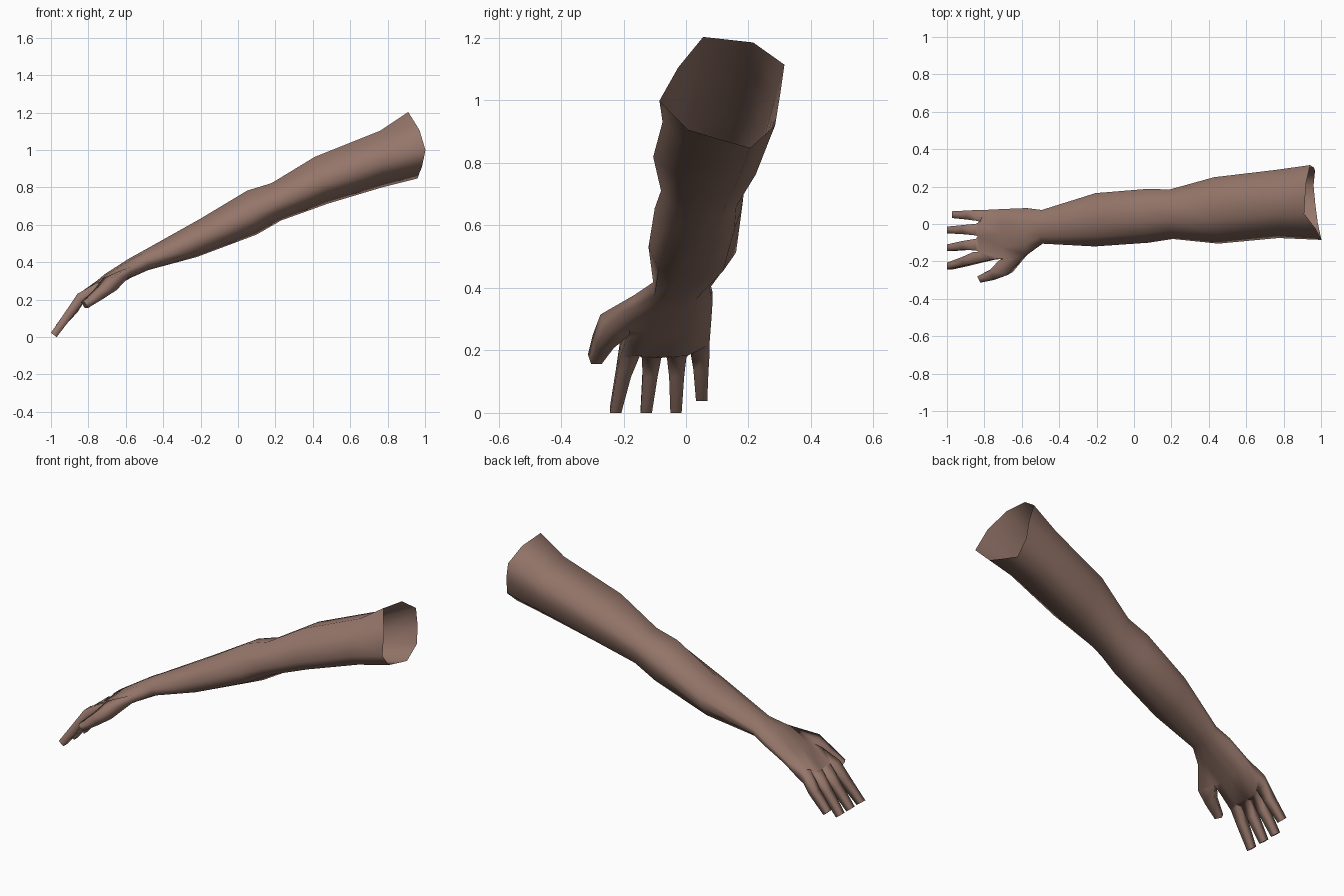
import bpy, bmesh
from mathutils import Vector

cube = bpy.data.objects.get("Cube")
if cube:
    bpy.data.objects.remove(cube, do_unlink=True)

# Skin material
skin = bpy.data.materials.new("brown_skin")
skin.use_nodes = True
colour = (0.30, 0.18, 0.143, 1)
skin.diffuse_color = colour
skin.node_tree.nodes["Principled BSDF"].inputs["Base Color"].default_value = colour

# Cross-sections: five points over the top, five back along the underside
ARM = [(-1, -.15), (-.7, .45), (-.3, 1), (.5, .9), (1, .5),
       (.93, -.05), (.85, -.6), (.45, -1), (-.05, -.84), (-.55, -.67)]
HAND = [(-1, .15), (-.55, .8), (0, 1), (.5, .9), (1, .3),
        (1, -.3), (.5, -.9), (0, -1), (-.55, -.9), (-1, -.7)]

# Stations: top x, top z, bottom x, bottom z, y min, y max, blend to hand section
STATIONS = [
    (.91, 1.21, .96, .855, -.085, .315, 0),
    (.76, 1.11, .78, .81, -.075, .29, 0),
    (.41, .97, .48, .72, -.105, .25, 0),
    (.18, .83, .23, .63, -.08, .185, .1),
    (.05, .79, .10, .555, -.1, .187, .2),
    (-.2, .64, -.22, .435, -.12, .165, .5),
    (-.5, .472, -.48, .365, -.105, .075, .9),
    (-.58, .428, -.57, .325, -.165, .085, 1),
    (-.71, .345, -.69, .26, -.185, .08, 1),
]
# Webs between fingers: x, y, top z
WEBS = [(-.76, -.19, .295), (-.83, -.15, .24), (-.835, -.066, .235),
        (-.835, .006, .24), (-.80, .075, .275)]

bm = bmesh.new()


def station(index, xt, zt, xb, zb, y0, y1, blend):
    ring = []
    for a, h in zip(ARM, HAND):
        u, v = Vector(a).lerp(Vector(h), blend)
        t = (v + 1) / 2
        x = xb + (xt - xb) * t
        if index == 0:  # slanted, curved shoulder opening
            x += (1 - v * v) * .045 - u * .02 * (1 - v * v)
        ring.append(bm.verts.new((x, (y0 + y1) / 2 + u * (y1 - y0) / 2,
                                  zb + (zt - zb) * t)))
    return ring


def bridge(a, b, skip=None):
    n = len(a)
    for i in range(n):
        if i != skip:
            bm.faces.new((a[i], a[(i + 1) % n], b[(i + 1) % n], b[i]))


def digit(base, path, side, sizes):
    """Extrude a four-sided digit from a base quad along a path."""
    side = Vector(side).normalized()
    previous = sum((v.co for v in base), Vector()) / 4
    for point, (width, depth) in zip(path, sizes):
        c = Vector(point)
        up = side.cross(c - previous).normalized()
        ring = [bm.verts.new(c + side * width * s + up * depth * t)
                for s, t in ((-1, 1), (1, 1), (1, -1), (-1, -1))]
        bridge(base, ring)
        base, previous = ring, c
    caps.append(bm.faces.new(base))


caps = []
# Arm and palm, leaving a gap on the side for the thumb
rings = [station(i, *s) for i, s in enumerate(STATIONS)]
for i in range(len(rings) - 1):
    bridge(rings[i], rings[i + 1], 9 if i == len(rings) - 2 else None)
top = [bm.verts.new(w) for w in WEBS]
bottom = [bm.verts.new((x + .02, y, z - .05)) for x, y, z in WEBS]
bridge(rings[-1], top + bottom[::-1])

# Four fingers: knuckle y, middle y, tip y, tip shortening
FINGERS = [(-.18, -.2, -.225, 0), (-.11, -.115, -.127, 0),
           (-.03, -.03, -.032, 0), (.045, .048, .05, 1)]
for i, (ya, yb, yc, short) in enumerate(FINGERS):
    dx, dz = .025 * short, .04 * short
    path = [(-.845 + dx, ya, .212 + dz / 2), (-.9 + dx, yb, .135 + dz / 2),
            (-.985 + dx, yc, .018 + dz)]
    digit((top[i], top[i + 1], bottom[i + 1], bottom[i]), path, (0, 1, 0),
          [(.031, .029), (.024, .023), (.018, .019)])

# Thumb
wrist, palm = rings[-2], rings[-1]
digit((wrist[0], palm[0], palm[9], wrist[9]),
      [(-.685, -.226, .29), (-.745, -.265, .235), (-.82, -.292, .178)],
      (-.45, .85, 0), [(.045, .036), (.029, .027), (.019, .019)])

bmesh.ops.recalc_face_normals(bm, faces=bm.faces)
for face in bm.faces:
    face.smooth = face not in caps
for edge in bm.edges:
    edge.smooth = not any(f in caps for f in edge.link_faces)
# Lift the fingertips exactly onto the ground
low = min(v.co.z for v in bm.verts)
bmesh.ops.translate(bm, verts=bm.verts, vec=(0, 0, -low))

mesh = bpy.data.meshes.new("arm_with_hand")
bm.to_mesh(mesh)
bm.free()
mesh.materials.append(skin)
arm = bpy.data.objects.new("arm_with_hand", mesh)
bpy.context.collection.objects.link(arm)
